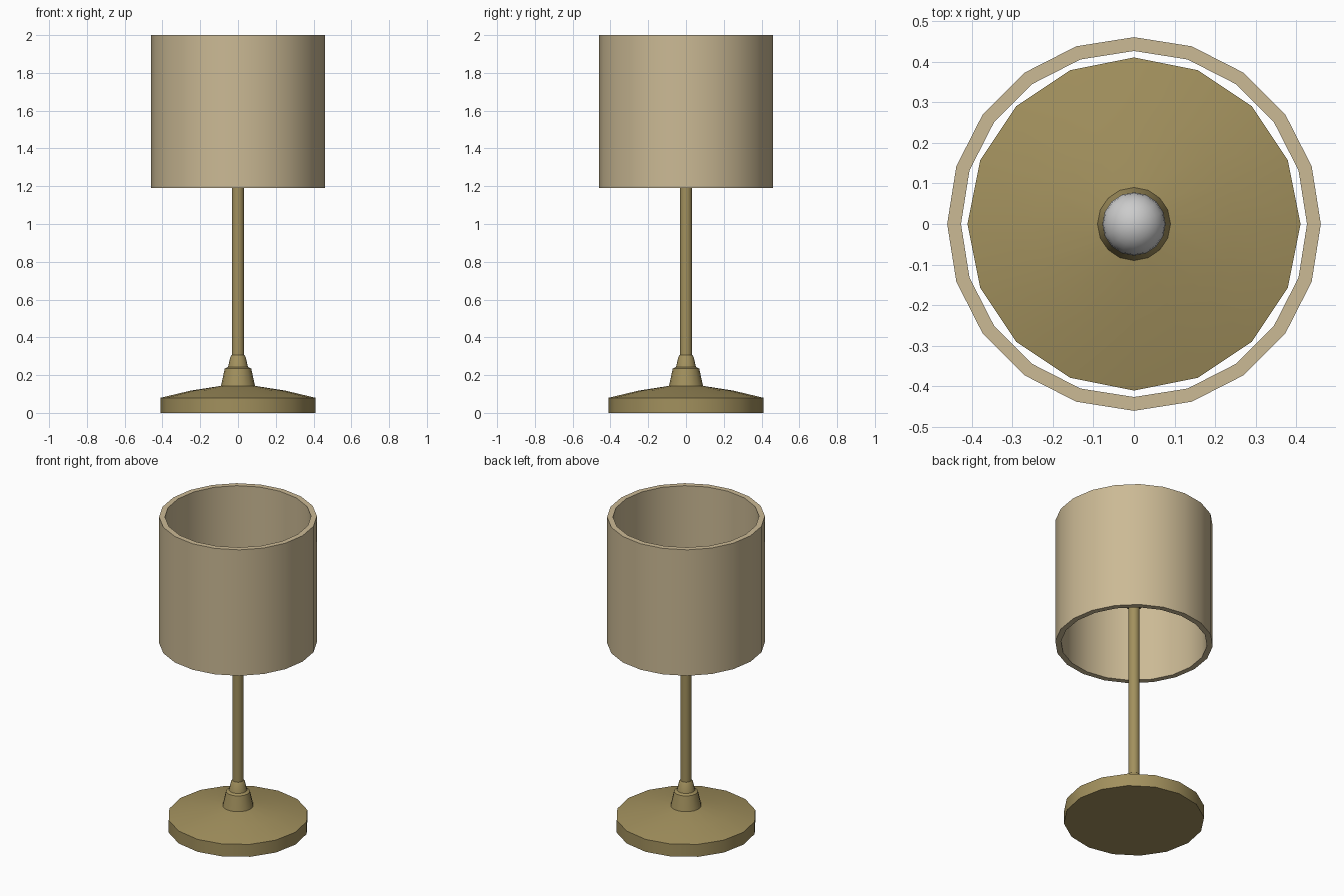
import bpy, bmesh
from math import sin, cos, tau, radians

if "Cube" in bpy.data.objects:
    bpy.data.objects.remove(bpy.data.objects["Cube"])


def material(name, color):
    m = bpy.data.materials.new(name)
    m.diffuse_color = color
    m.use_nodes = True
    m.node_tree.nodes["Principled BSDF"].inputs["Base Color"].default_value = m.diffuse_color
    return m


def lathe(name, profile, sides, mat=None, closed=False):
    """Spin (radius, z) points about z; radius 0 makes a pole."""
    bm = bmesh.new()
    rings = []
    for r, z in profile:
        if r == 0:
            rings.append([bm.verts.new((0, 0, z))] * sides)
        else:
            rings.append([bm.verts.new((r * cos(tau * i / sides), r * sin(tau * i / sides), z))
                          for i in range(sides)])
    pairs = list(zip(rings, rings[1:]))
    if closed:
        pairs.append((rings[-1], rings[0]))
    for a, b in pairs:
        for i in range(sides):
            j = (i + 1) % sides
            bm.faces.new(dict.fromkeys((a[i], a[j], b[j], b[i])))
    # flat caps on open ends
    if not closed:
        for ring in (rings[0], rings[-1]):
            if len(set(ring)) > 1:
                bm.faces.new(ring)
    bmesh.ops.recalc_face_normals(bm, faces=bm.faces)
    mesh = bpy.data.meshes.new(name)
    bm.to_mesh(mesh)
    bm.free()
    obj = bpy.data.objects.new(name, mesh)
    bpy.context.collection.objects.link(obj)
    if mat:
        mesh.materials.append(mat)
    bpy.ops.object.select_all(action='DESELECT')
    obj.select_set(True)
    bpy.context.view_layer.objects.active = obj
    bpy.ops.object.shade_smooth_by_angle(angle=radians(30))
    return obj


brass = material("brass", (0.36, 0.28, 0.11, 1))
fabric = material("fabric", (0.60, 0.49, 0.30, 1))

# Foot, stepped collar and stem in one turned piece
lathe("base_and_stem", [
    (0.41, 0), (0.41, 0.08), (0.25, 0.118), (0.09, 0.143),
    (0.07, 0.235), (0.053, 0.243), (0.04, 0.298), (0.033, 0.306),
    (0.033, 1.45)], 16, brass)

# Bulb holder and bulb, hidden inside the shade
lathe("socket", [(0.033, 1.43), (0.045, 1.44), (0.045, 1.51)], 16, brass)
lathe("bulb", [(0.04, 1.50), (0.045, 1.53)]
      + [(0.078 * sin(a), 1.60 - 0.078 * cos(a)) for a in (radians(d) for d in range(45, 180, 15))]
      + [(0, 1.678)], 16)

# Open drum shade with wall thickness
lathe("shade", [(0.46, 1.19), (0.46, 2.0), (0.426, 2.0), (0.426, 1.19)], 20, fabric, closed=True)
